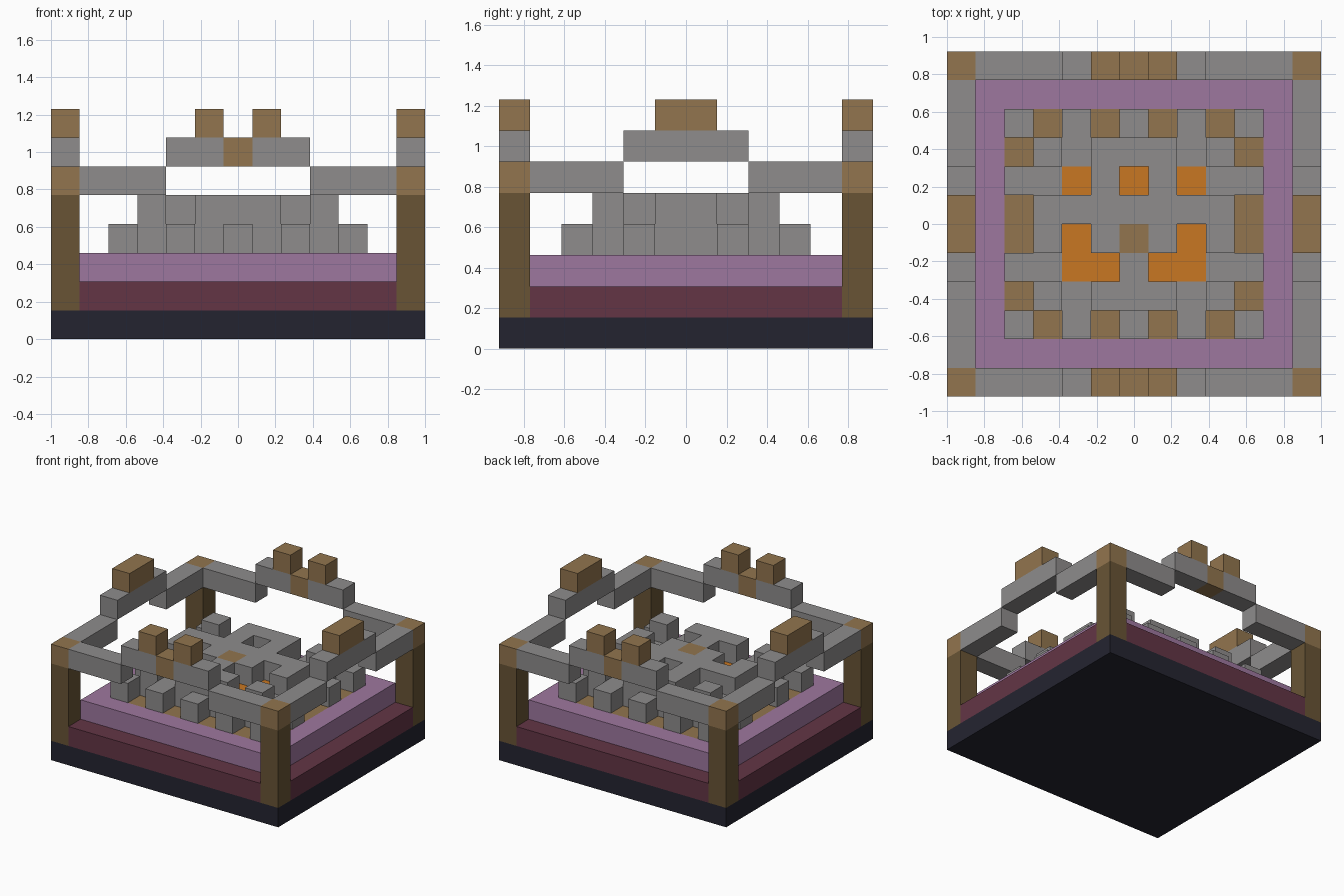
import bpy, bmesh
from mathutils import Vector

cube = bpy.data.objects.get("Cube")
if cube:
    bpy.data.objects.remove(cube, do_unlink=True)

NX, NY = 13, 12          # blocks along x and y
U = 2 / NX               # block size


def material(name, rgb):
    """Flat colour given as 0-255 display values."""
    lin = [((c / 255 + 0.055) / 1.055) ** 2.4 for c in rgb] + [1]
    m = bpy.data.materials.new(name)
    m.use_nodes = True
    m.diffuse_color = lin
    bsdf = m.node_tree.nodes["Principled BSDF"]
    bsdf.inputs["Base Color"].default_value = lin
    bsdf.inputs["Roughness"].default_value = 0.9
    return m


stone = material("grey stone", (142, 140, 140))
tan = material("tan wood", (146, 117, 78))
dark_wood = material("dark wood", (104, 84, 53))
mauve = material("mauve", (158, 119, 159))
maroon = material("maroon", (99, 53, 69))
navy = material("dark navy", (36, 36, 48))
orange = material("glowing orange", (201, 119, 34))

parts = {}               # name -> (material, cells)
solid = set()            # every filled cell


def block(i0, i1, j0, j1, k0, k1=None):
    """Cells of an inclusive block range."""
    k1 = k0 if k1 is None else k1
    return {(i, j, k) for i in range(i0, i1 + 1)
            for j in range(j0, j1 + 1) for k in range(k0, k1 + 1)}


def mirror(cells):
    """Repeat cells left-right and front-back."""
    return {(a, b, k) for i, j, k in cells
            for a in (i, NX - 1 - i) for b in (j, NY - 1 - j)}


def add(name, mat, cells):
    cells = cells - solid
    parts[name] = (mat, cells)
    solid.update(cells)


# Base, posts and stepped floor
add("base", navy, block(0, 12, 0, 11, 0))
add("corner_posts", dark_wood, mirror(block(0, 0, 0, 0, 1, 4)))
add("post_caps", tan, mirror({(0, 0, 5)}))
add("lower_step", maroon, block(0, 12, 0, 11, 1))

# Battlement ring with open gaps, showing an inlaid wooden floor
merlons = mirror({(i, 2, 3) for i in (2, 4, 6)} | {(2, 4, 3)})
ring = block(2, 10, 2, 9, 3) - block(3, 9, 3, 8, 3)
add("floor_inlay", tan, {(i, j, 2) for i, j, k in ring - merlons})
add("upper_step", mauve, block(1, 11, 1, 10, 2))
add("merlons", stone, merlons)

# Orange pools sunk one block into the keep
pools = {(i, 7, 3) for i in (4, 6, 8)}
pools |= {(i, 5, 3) for i in (4, 8)} | {(i, 4, 3) for i in (4, 5, 7, 8)}
add("pools", orange, pools)
add("keep_floor", stone, block(3, 9, 3, 8, 3))

# Upper keep: corner towers, side bulges and the plate around the pools
add("keep_towers", stone, mirror({(3, 3, 4)}))
add("keep_centre", tan, {(6, 5, 4)})
plate = block(4, 8, 4, 7, 4) - {(i, j, 4) for i, j, k in pools}
add("keep_top", stone, plate | mirror(block(3, 3, 5, 5, 4) | block(5, 6, 3, 3, 4)))

# Raised frame with an arch on each side
add("arch_keystones", tan, mirror({(6, 0, 6)}))
add("frame_rails", stone, mirror(block(1, 3, 0, 0, 5) | block(0, 0, 1, 3, 5)))
add("arches", stone, mirror(block(4, 6, 0, 0, 6) | block(0, 0, 4, 5, 6)))
add("arch_crests", tan, mirror({(5, 0, 7), (0, 5, 7)}))


def build(name, mat, cells):
    """Skin the cells with their exposed faces only."""
    bm = bmesh.new()
    for cell in cells:
        centre = Vector(cell) + Vector((0.5, 0.5, 0.5))
        for axis in range(3):
            for sign in (-1, 1):
                n = Vector((0, 0, 0))
                n[axis] = sign
                if tuple(c + int(d) for c, d in zip(cell, n)) in solid:
                    continue
                a = Vector((0, 0, 0))
                a[(axis + 1) % 3] = 1
                b = n.cross(a)
                corners = (-a - b, a - b, a + b, b - a)
                bm.faces.new([bm.verts.new(centre + (n + c) / 2) for c in corners])
    bmesh.ops.remove_doubles(bm, verts=bm.verts, dist=0.01)
    bmesh.ops.dissolve_limit(bm, angle_limit=0.01, verts=bm.verts, edges=bm.edges)
    for v in bm.verts:
        v.co = (v.co - Vector((NX / 2, NY / 2, 0))) * U
    mesh = bpy.data.meshes.new(name)
    bm.to_mesh(mesh)
    bm.free()
    mesh.materials.append(mat)
    bpy.context.collection.objects.link(bpy.data.objects.new(name, mesh))


for part_name, (part_mat, part_cells) in parts.items():
    build(part_name, part_mat, part_cells)
